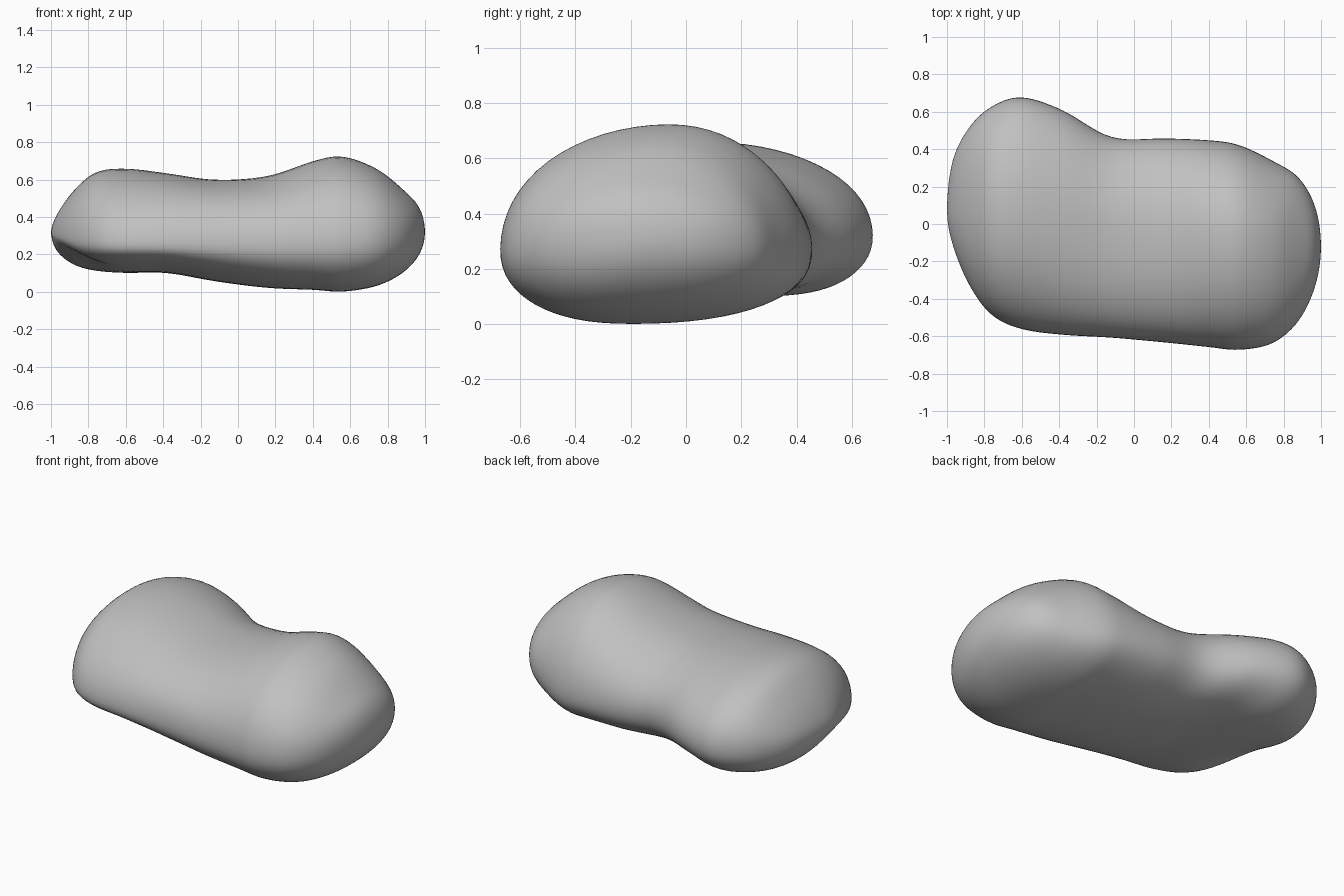
import bpy
import bmesh
from math import cos, sin, pi, exp, copysign

if "Cube" in bpy.data.objects:
    bpy.data.objects.remove(bpy.data.objects["Cube"], do_unlink=True)

# Stations along the stone:
# x, front y, back y, crest y, keel y, bottom z, top z, front side z, back side z
STATIONS = [
    (-1.0, .08, .08, .08, .08, .31, .31, .31, .31),
    (-.97, -.11, .34, .08, .12, .21, .41, .3, .31),
    (-.88, -.33, .52, .08, .2, .14, .54, .28, .32),
    (-.76, -.49, .63, .1, .28, .11, .64, .26, .32),
    (-.6, -.565, .68, .1, .28, .1, .66, .25, .32),
    (-.38, -.595, .61, .06, .1, .1, .635, .25, .32),
    (-.12, -.61, .465, 0, 0, .055, .6, .25, .3),
    (.16, -.635, .46, -.03, -.1, .02, .62, .25, .27),
    (.4, -.66, .45, -.05, -.18, .01, .7, .26, .25),
    (.56, -.675, .425, -.06, -.2, 0, .725, .27, .25),
    (.74, -.64, .34, -.1, -.2, .03, .66, .28, .27),
    (.88, -.52, .25, -.12, -.17, .1, .55, .3, .3),
    (.97, -.33, .09, -.13, -.14, .2, .45, .32, .32),
    (1.0, -.12, -.12, -.12, -.12, .32, .32, .32, .32),
]
STEPS = 7
SIDES = 64


def mirrored(s):
    """Continue past a tip by swapping opposite extremes, so the end is round."""
    x, front, back, crest, keel, low, high, front_z, back_z = s
    return (x, back, front, crest, keel, high, low, front_z, back_z)


def blend(a, b, c, d, t):
    """Smooth curve from b to c."""
    return b + t * (c - a + t * (2*a - 5*b + 4*c - d + t * (3*(b - c) + d - a))) / 2


def power(value, p):
    return copysign(abs(value) ** p, value)


def section(s):
    """Closed rounded section made of four quarter arcs."""
    x, front, back, crest, keel, low, high, front_z, back_z = s
    points = []
    for i in range(SIDES):
        angle = 2 * pi * i / SIDES
        c, h = cos(angle), sin(angle)
        # Fuller underside, and a fuller front shoulder at mid length
        p = 1
        if h < 0:
            p = .87
        elif c < 0:
            p = 1 - .13 * exp(-((x + .1) / .35) ** 2)
        c, h = power(c, p), power(h, p)
        middle = crest * (1 + h) / 2 + keel * (1 - h) / 2
        y = middle + (back - middle if c > 0 else middle - front) * c
        side = back_z if c > 0 else front_z
        side += (front_z + back_z - 2 * side) / 2 * (1 - abs(c))
        z = side + (high - side if h > 0 else side - low) * h
        # Hollow under the narrow end
        if h < 0:
            z -= .07 * h * exp(-((x + .87) / .16) ** 2 - ((y + .12) / .22) ** 2)
        points.append((x, y, z))
    return points


def make_stone(name, material):
    path = [mirrored(STATIONS[1])] + STATIONS + [mirrored(STATIONS[-2])]
    samples = []
    for k in range(1, len(path) - 2):
        for j in range(STEPS):
            samples.append([blend(*v, j / STEPS) for v in zip(*path[k - 1:k + 3])])

    bm = bmesh.new()
    start = bm.verts.new((STATIONS[0][0], STATIONS[0][1], STATIONS[0][5]))
    end = bm.verts.new((STATIONS[-1][0], STATIONS[-1][1], STATIONS[-1][5]))
    rings = [[bm.verts.new(p) for p in section(s)] for s in samples[1:]]
    for i in range(SIDES):
        n = (i + 1) % SIDES
        bm.faces.new((start, rings[0][n], rings[0][i]))
        bm.faces.new((end, rings[-1][i], rings[-1][n]))
        for a, b in zip(rings, rings[1:]):
            bm.faces.new((a[i], a[n], b[n], b[i]))
    # Even out the surface slightly
    for _ in range(4):
        bmesh.ops.smooth_vert(bm, verts=bm.verts, factor=.5,
                              use_axis_x=True, use_axis_y=True, use_axis_z=True)
    bmesh.ops.recalc_face_normals(bm, faces=bm.faces)
    for face in bm.faces:
        face.smooth = True
    mesh = bpy.data.meshes.new(name)
    bm.to_mesh(mesh)
    bm.free()
    mesh.materials.append(material)
    stone = bpy.data.objects.new(name, mesh)
    bpy.context.collection.objects.link(stone)


# Stone colour
grey = bpy.data.materials.new("stone grey")
grey.use_nodes = True
colour = (.53, .53, .53, 1)
grey.diffuse_color = colour
grey.node_tree.nodes["Principled BSDF"].inputs["Base Color"].default_value = colour

make_stone("stone", grey)
